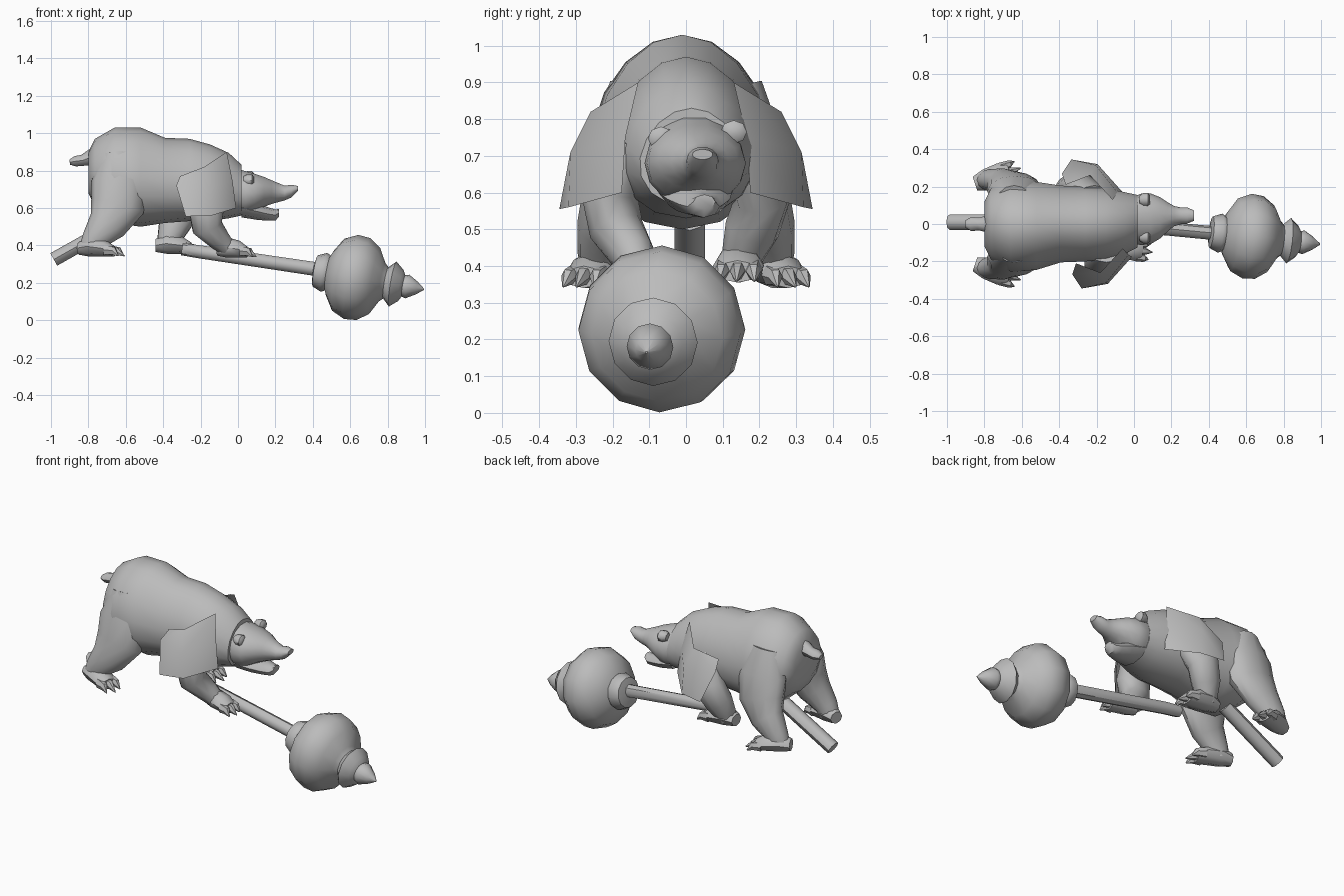
import bpy, bmesh, math
from mathutils import Vector

mat = bpy.data.materials.new("plain grey")
mat.diffuse_color = (0.5, 0.5, 0.5, 1)


def finish(name, bm, angle=45):
    me = bpy.data.meshes.new(name)
    bmesh.ops.recalc_face_normals(bm, faces=bm.faces[:])
    bm.to_mesh(me)
    bm.free()
    me.materials.append(mat)
    ob = bpy.data.objects.new(name, me)
    bpy.context.collection.objects.link(ob)
    bpy.ops.object.select_all(action='DESELECT')
    ob.select_set(True)
    bpy.context.view_layer.objects.active = ob
    bpy.ops.object.shade_smooth_by_angle(angle=math.radians(angle))
    return ob


def loft(name, secs, n=12, axis=None, angle=45, pear=0):
    """Skin elliptical rings; each section is x, y, z, side radius, other radius."""
    bm = bmesh.new()
    rings = []
    pts = [Vector(s[:3]) for s in secs]
    for i, s in enumerate(secs):
        t = Vector(axis) if axis else pts[min(i + 1, len(pts) - 1)] - pts[max(i - 1, 0)]
        t.normalize()
        u = Vector((0, 1, 0))
        u = (u - t * u.dot(t)).normalized()
        v = t.cross(u)
        ring = []
        for k in range(n):
            c, h = math.cos(2 * math.pi * k / n), math.sin(2 * math.pi * k / n)
            ring.append(bm.verts.new(pts[i] + u * s[3] * c * (1 - pear * h) + v * s[4] * h))
        rings.append(ring)
    for a, b in zip(rings, rings[1:]):
        for k in range(n):
            bm.faces.new((a[k], a[(k + 1) % n], b[(k + 1) % n], b[k]))
    bm.faces.new(rings[0])
    bm.faces.new(rings[-1])
    return finish(name, bm, angle)


def paw(name, x, y, z, heading, length, width):
    """Wedge-shaped foot with three claws."""
    d = Vector((math.cos(heading), math.sin(heading), 0))
    side = Vector((-d.y, d.x, 0))

    def at(f, h, s=0):
        return tuple(Vector((x, y, z + h)) + d * f * length + side * s)
    loft(name, [(*at(0, .045), width * .6, .035), (*at(.25, .055), width * .9, .055),
                (*at(.6, .045), width, .045), (*at(.8, .03), width * .85, .03)], 8, d)
    for k in (-1, 0, 1):
        s = k * width * .6
        loft(name + "_claw", [(*at(.65, .035, s), .026, .03),
                              (*at(.85, .03, s * 1.05), .02, .024),
                              (*at(1.05 - .08 * abs(k), .004, s * 1.15), .003, .003)], 6)


# Torso, neck and skull: x, y, bottom, top, half width
body = [(-.80, 0, .68, .90, .12), (-.765, 0, .61, .97, .19), (-.66, -.01, .52, 1.03, .245),
        (-.52, -.01, .50, 1.03, .235), (-.39, 0, .52, .975, .205), (-.26, 0, .53, .97, .20),
        (-.15, 0, .53, .94, .19), (-.05, .005, .545, .895, .165), (.02, .015, .56, .83, .14)]
loft("bear_body", [(x, y, (b + t) / 2, w, (t - b) / 2) for x, y, b, t, w in body], 16, (1, 0, 0), pear=.15)
head = [(-.02, .02, .56, .82, .12), (.04, .025, .56, .80, .138), (.09, .028, .575, .785, .135),
        (.14, .033, .605, .768, .11), (.18, .038, .62, .75, .078), (.215, .042, .63, .735, .054),
        (.25, .044, .64, .72, .045), (.285, .045, .655, .725, .043), (.32, .045, .69, .718, .028)]
loft("head", [(x, y, (b + t) / 2, w, (t - b) / 2) for x, y, b, t, w in head], 14, (1, 0, 0))

# Lower jaw, ears, tail
loft("lower_jaw", [(.02, .025, .60, .10, .05), (.10, .035, .582, .085, .045),
                   (.16, .042, .568, .06, .036), (.20, .048, .562, .044, .03),
                   (.22, .05, .575, .03, .02)], 8, (1, 0, 0))
for y, z in ((-.068, .748), (.13, .765)):
    loft("ear", [(.03, y, z, .022, .022), (.05, y, z, .036, .032), (.075, y, z, .036, .032),
                 (.085, y, z, .024, .02)], 8, (1, 0, 0))
loft("tail", [(-.76, 0, .88, .05, .05), (-.83, 0, .855, .034, .03),
              (-.87, 0, .85, .038, .028), (-.90, 0, .845, .02, .014)], 8)

# Front legs, one stepping forward and one back
loft("front_leg_near", [(-.15, -.15, .74, .06, .09), (-.17, -.21, .60, .08, .10),
                        (-.165, -.19, .50, .075, .085), (-.10, -.145, .43, .062, .062),
                        (-.05, -.125, .38, .05, .045)], 10)
paw("front_paw_near", -.11, -.12, .335, -.15, .20, .06)
loft("front_leg_far", [(-.22, .15, .74, .06, .09), (-.30, .21, .59, .08, .10),
                       (-.345, .18, .50, .075, .085), (-.37, .155, .43, .058, .065),
                       (-.38, .15, .39, .05, .05)], 10)
paw("front_paw_far", -.44, .15, .355, -.05, .24, .07)

# Open shoulder capes of fur over the upper front legs
cape = [[(-.06, -.13, .90), (-.03, -.165, .75), (-.01, -.175, .60)],
        [(-.18, -.26, .82), (-.15, -.315, .71), (-.14, -.32, .56)],
        [(-.31, -.21, .77), (-.33, -.27, .72), (-.28, -.345, .555)]]
for name, sy, dx in (("shoulder_fur_near", 1, 0), ("shoulder_fur_far", -1, -.055)):
    bm = bmesh.new()
    g = [[bm.verts.new((x + dx, y * sy, z)) for x, y, z in col] for col in cape]
    for i in range(2):
        for j in range(2):
            bm.faces.new((g[i][j], g[i + 1][j], g[i + 1][j + 1], g[i][j + 1]))
    finish(name, bm, 60)

# Hind legs with splayed feet
for name, s in (("near", -1), ("far", 1)):
    loft("hind_leg_" + name, [(-.64, s * .13, .88, .08, .09), (-.635, s * .175, .74, .085, .15),
                              (-.645, s * .20, .61, .08, .145), (-.70, s * .225, .51, .072, .105),
                              (-.77, s * .235, .43, .06, .068), (-.79, s * .235, .38, .05, .06)], 12)
    paw("hind_paw_" + name, -.85, s * .215, .34, s * .33, .245, .065)

# Bent shaft of the club
loft("club_shaft_rear", [(-.985, .01, .325, .042, .038), (-.62, .01, .53, .042, .038)], 8)
loft("club_shaft_front", [(-.30, .01, .38, .033, .033), (-.2, .01, .365, .035, .035),
                          (.44, -.05, .27, .037, .037)], 8)

# Turned club head: axial x position and radius
profile = [(.40, .04), (.408, .085), (.455, .105), (.475, .095), (.485, .12), (.53, .195),
           (.60, .228), (.665, .222), (.725, .18), (.765, .105), (.785, .085), (.822, .122),
           (.865, .085), (.88, .058), (.90, .064), (.95, .035), (.99, .003)]
axis = Vector((1, -.11, -.17))
tip = Vector((.995, -.108, .165))
loft("club_head", [(*(tip + axis * (x - .99)), r, r) for x, r in profile], 12, axis, 50)
